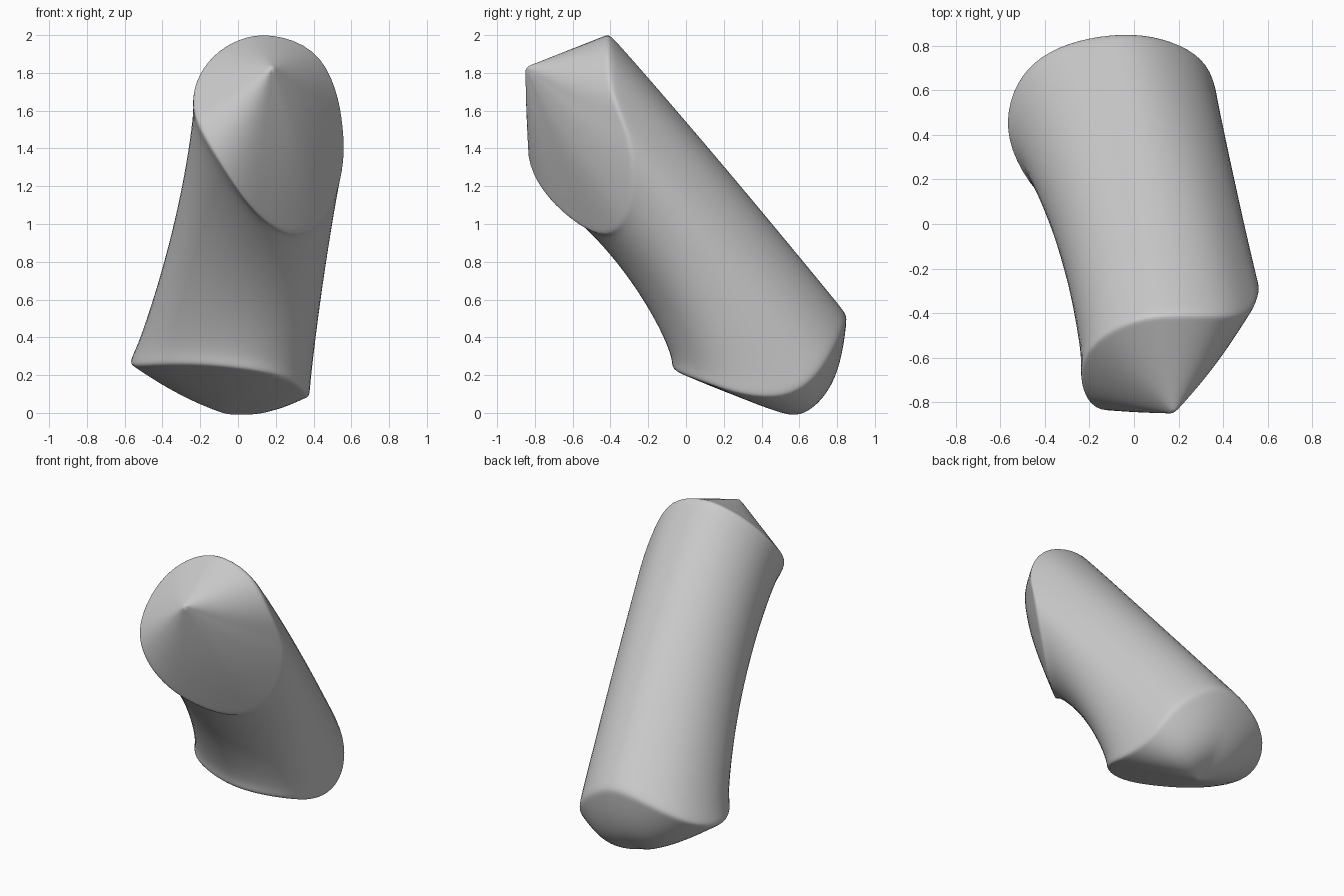
import bpy
import bmesh
import math
from mathutils import Vector

default_cube = bpy.data.objects.get("Cube")
if default_cube:
    bpy.data.objects.remove(default_cube, do_unlink=True)

# Rims run from the upper back, round the right-hand side of the tilted stub
LOWER_RIM = [
    (-.05, .86, .54), (-.26, .83, .48), (-.43, .76, .4), (-.54, .64, .32),
    (-.59, .47, .26), (-.55, .29, .25), (-.41, .09, .26), (-.2, -.04, .26),
    (0, -.09, .24), (.18, -.04, .21), (.32, .1, .16), (.38, .3, .09),
    (.38, .52, .08), (.36, .67, .17), (.29, .77, .32), (.13, .84, .46),
]
UPPER_RIM = [
    (.17, -.4, 2.02), (0, -.42, 1.99), (-.14, -.49, 1.9), (-.23, -.58, 1.77),
    (-.25, -.7, 1.63), (-.21, -.82, 1.5), (-.11, -.85, 1.34), (0, -.77, 1.17),
    (.12, -.62, 1.02), (.28, -.45, .92), (.43, -.34, .98), (.52, -.28, 1.13),
    (.57, -.28, 1.35), (.56, -.32, 1.52), (.53, -.41, 1.72), (.42, -.41, 1.94),
]
LOWER_PEAK = Vector((-.07, .55, -.005))
UPPER_PEAK = Vector((.18, -.85, 1.83))
LOWER_BULGE = Vector((0, .6, -.8))
UPPER_BULGE = Vector((.3, -.85, -.3))
WAIST_SHIFT = Vector((.03, .03, .045))
SIDE_STEPS = (0, .035, .12, .3, .5, .7, .88, .965, 1)
CAP_STEPS = (.05, .2, .4, .6, .78, .92)


def toward(ring, point, amount):
    return [p.lerp(point, amount) for p in ring]


def side_ring(lower, upper, t):
    """Blend the rims, narrowing and shifting the middle into a slight waist."""
    ring = [a.lerp(b, t) for a, b in zip(lower, upper)]
    waist = math.sin(math.pi * t) ** .6
    center = sum(ring, Vector()) / len(ring)
    ring = toward(ring, center, .09 * waist)
    return [p + WAIST_SHIFT * waist for p in ring]


def cap_ring(rim, peak, s, bulge, base, swell, lead):
    """Shrink a rim toward its peak, rounded most strongly beside vertex lead."""
    ring = []
    for i, point in enumerate(toward(rim, peak, s)):
        near = (1 + math.cos(math.tau * (i - lead) / len(rim))) / 2
        amount = (base + swell * near ** 2) * math.sin(math.pi * s)
        ring.append(point + bulge * amount)
    return ring


def bridge(bm, first, second):
    count = len(first)
    for i in range(count):
        j = (i + 1) % count
        bm.faces.new((first[i], first[j], second[j], second[i]))


def close_with_peak(bm, ring, peak):
    tip = bm.verts.new(peak)
    for i, vert in enumerate(ring):
        bm.faces.new((vert, ring[(i + 1) % len(ring)], tip))


def build_stub():
    lower = [Vector(p) for p in LOWER_RIM]
    upper = [Vector(p) for p in UPPER_RIM]

    # Lower cap, side wall and upper cap as one run of rings
    rings = [cap_ring(lower, LOWER_PEAK, s, LOWER_BULGE, .015, .11, -.5)
             for s in reversed(CAP_STEPS)]
    rings += [side_ring(lower, upper, t) for t in SIDE_STEPS]
    rings += [cap_ring(upper, UPPER_PEAK, s, UPPER_BULGE, 0, .04, 11)
              for s in CAP_STEPS]

    bm = bmesh.new()
    loops = [[bm.verts.new(p) for p in ring] for ring in rings]
    for first, second in zip(loops, loops[1:]):
        bridge(bm, first, second)
    close_with_peak(bm, loops[0], LOWER_PEAK)
    close_with_peak(bm, loops[-1], UPPER_PEAK)
    bmesh.ops.recalc_face_normals(bm, faces=bm.faces[:])
    for face in bm.faces:
        face.smooth = True

    mesh = bpy.data.meshes.new("tilted_stub")
    bm.to_mesh(mesh)
    bm.free()
    stub = bpy.data.objects.new("tilted_stub", mesh)
    bpy.context.collection.objects.link(stub)
    return stub


stub = build_stub()

# Softened rims
soften = stub.modifiers.new("soften", 'SUBSURF')
soften.levels = 2
soften.render_levels = 2

# Plain grey surface
grey = bpy.data.materials.new("plain_grey")
grey.use_nodes = True
color = (.6, .6, .6, 1)
grey.diffuse_color = color
grey.node_tree.nodes["Principled BSDF"].inputs["Base Color"].default_value = color
stub.data.materials.append(grey)
